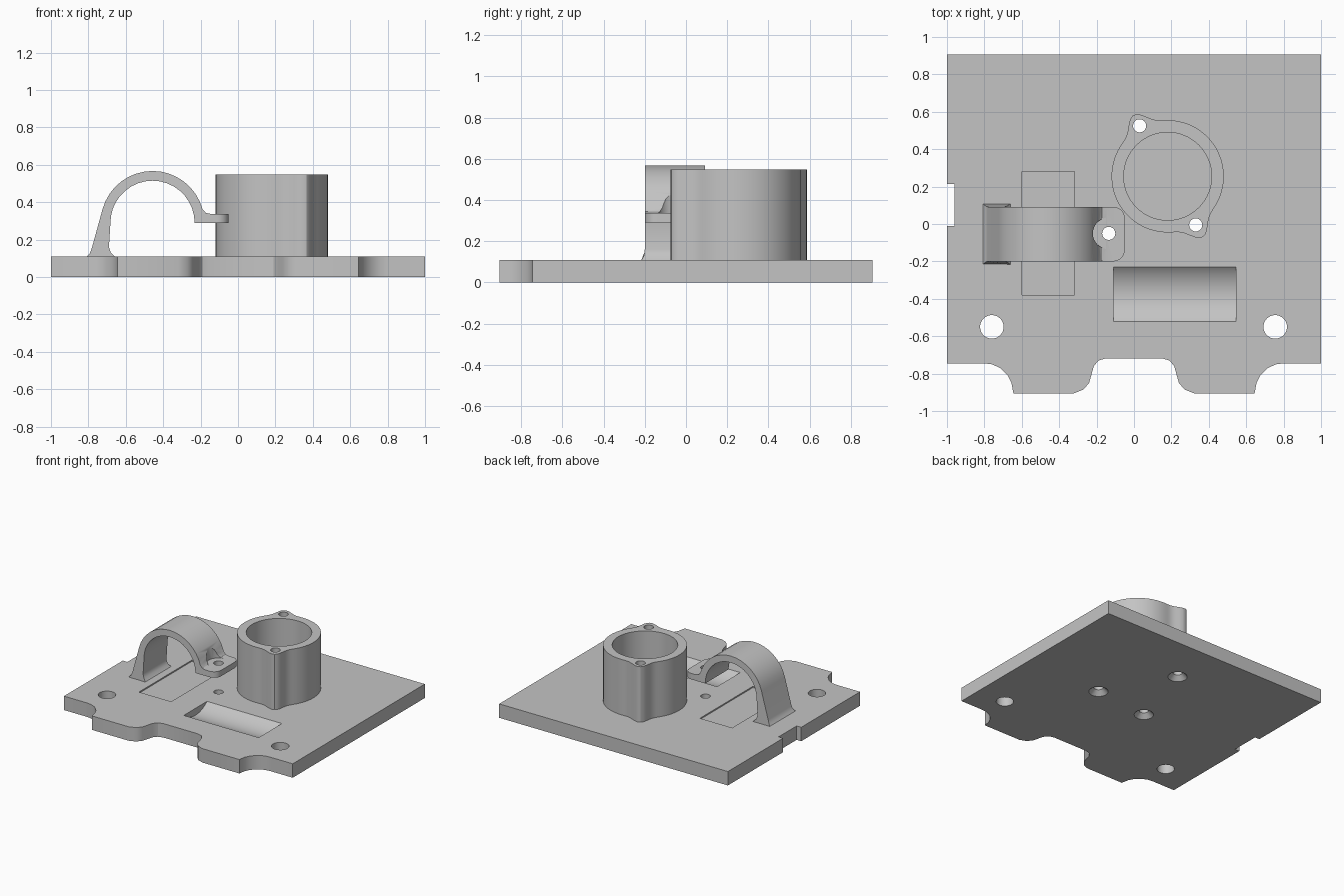
import bpy, bmesh, math
from mathutils import Vector, Matrix

if "Cube" in bpy.data.objects:
    bpy.data.objects.remove(bpy.data.objects["Cube"])

THICK = 0.11
grey = bpy.data.materials.new("light_grey")
grey.use_nodes = True
colour = (0.55, 0.55, 0.55, 1)
grey.diffuse_color = colour
grey.node_tree.nodes["Principled BSDF"].inputs["Base Color"].default_value = colour


def add_object(name, bm):
    bmesh.ops.recalc_face_normals(bm, faces=bm.faces)
    mesh = bpy.data.meshes.new(name)
    bm.to_mesh(mesh)
    bm.free()
    mesh.materials.append(grey)
    obj = bpy.data.objects.new(name, mesh)
    bpy.context.collection.objects.link(obj)
    return obj


def extrude(points, direction):
    """Solid made from a closed loop of 3D points."""
    bm = bmesh.new()
    face = bm.faces.new([bm.verts.new(p) for p in points])
    moved = bmesh.ops.extrude_face_region(bm, geom=[face])["geom"]
    bmesh.ops.translate(bm, vec=direction,
                        verts=[v for v in moved if isinstance(v, bmesh.types.BMVert)])
    return bm


def prism(name, outline, z0, z1):
    return add_object(name, extrude([(x, y, z0) for x, y in outline], (0, 0, z1 - z0)))


def cone(x, y, z0, z1, r0, r1, sides=32):
    bm = bmesh.new()
    bmesh.ops.create_cone(bm, cap_ends=True, segments=sides, radius1=r0, radius2=r1,
                          depth=z1 - z0,
                          matrix=Matrix.Translation((x, y, (z0 + z1) / 2)))
    return add_object("cutter", bm)


def box(x0, x1, y0, y1, z0, z1):
    return prism("cutter", [(x0, y0), (x1, y0), (x1, y1), (x0, y1)], z0, z1)


def cut(target, *cutters):
    """Subtract each cutter and remove it."""
    for cutter in cutters:
        cutter.hide_render = True
        mod = target.modifiers.new("cut", "BOOLEAN")
        mod.operation = "DIFFERENCE"
        mod.solver = "EXACT"
        mod.object = cutter
        bpy.context.view_layer.objects.active = target
        bpy.ops.object.modifier_apply(modifier=mod.name)
        bpy.data.objects.remove(cutter)


def arc(cx, cz, r, a0, a1, n):
    angles = [math.radians(a0 + (a1 - a0) * i / n) for i in range(n + 1)]
    return [(cx + r * math.cos(a), cz + r * math.sin(a)) for a in angles]


# Base plate with scalloped front edge
half = [(0.15, -0.718), (0.19, -0.73), (0.215, -0.76), (0.24, -0.85), (0.27, -0.885),
        (0.32, -0.905), (0.645, -0.905), (0.655, -0.85), (0.675, -0.81), (0.715, -0.77),
        (0.76, -0.75), (0.8, -0.745), (1, -0.745), (1, 0.905)]
plate = prism("base_plate", half + [(-x, y) for x, y in reversed(half)], 0, THICK)

# Side notch and mounting holes
cut(plate, box(-1.1, -0.96, -0.01, 0.215, -0.1, 0.2))
for x in (-0.76, 0.755):
    cut(plate, cone(x, -0.55, -0.1, 0.2, 0.063, 0.063))

# Screw holes, countersunk from below
ears = [(0.03, 0.525), (0.33, -0.005)]
strap_hole = (-0.135, -0.05)
for x, y in ears + [strap_hole]:
    cut(plate, cone(x, y, -0.1, 0.2, 0.035, 0.035),
        cone(x, y, -0.01, 0.035, 0.08, 0.035))

# Shallow recess under the strap and rounded trough at the front
cut(plate, box(-0.6, -0.318, -0.38, 0.28, THICK - 0.01, 0.2))
trough_r, trough_depth = 0.22, 0.055
trough = arc(-0.375, THICK - trough_depth + trough_r, trough_r, 0, 360, 64)[:-1]
cut(plate, add_object("cutter", extrude([(-0.11, y, z) for y, z in trough], (0.655, 0, 0))))

# Tube holder with two blended screw ears
cx, cy = 0.18, 0.255
outline = []
for i in range(120):
    a = math.tau * i / 120
    r = 0.3
    for ex, ey in ears:
        d = math.remainder(a - math.atan2(ey - cy, ex - cx), math.tau)
        r += 0.075 * math.exp(-(d / 0.195) ** 2)
    outline.append((cx + r * math.cos(a), cy + r * math.sin(a)))
tube = prism("tube_holder", outline, THICK - 0.005, 0.548)
cut(tube, cone(cx, cy, 0, 0.7, 0.235, 0.235, 64))
for x, y in ears:
    cut(tube, cone(x, y, 0, 0.7, 0.035, 0.035))

# Arched strap: side profile swept across its width
ax, az = -0.457, 0.29
profile = arc(ax, az, 0.225, 0, 180, 18)
profile += [(-0.69, 0.16), (-0.68, 0.13), (-0.655, 0.105),
            (-0.812, 0.105), (-0.793, 0.125), (-0.783, 0.15)]
profile += arc(ax, az, 0.277, 165, 15, 16)
profile += [(-0.172, 0.343), (-0.145, 0.337), (-0.05, 0.337), (-0.05, 0.29)]
y0, y1 = -0.2, 0.092
bm = extrude([(x, y0, z) for x, z in profile], (0, y1 - y0, 0))
# Flare the foot and round the flange corners
for v in bm.verts:
    if v.co.z < 0.14:
        v.co.y += math.copysign(0.018 if v.co.z < 0.11 else 0.004, v.co.y)
corners = [e for e in bm.edges if all(v.co.x > -0.06 for v in e.verts)
           and abs(e.verts[0].co.y - e.verts[1].co.y) < 0.01]
bmesh.ops.bevel(bm, geom=corners, offset=0.06, segments=6, profile=0.5, affect="EDGES")
strap = add_object("arched_strap", bm)
hx, hy = strap_hole
cut(strap, cone(hx, hy, 0.2, 0.5, 0.035, 0.035), cone(hx, hy, 0.338, 0.6, 0.085, 0.085))

# Smooth curved walls, keep edges sharp
bpy.ops.object.select_all(action="DESELECT")
for obj in (plate, tube, strap):
    obj.select_set(True)
bpy.context.view_layer.objects.active = plate
bpy.ops.object.shade_smooth_by_angle(angle=math.radians(30))
